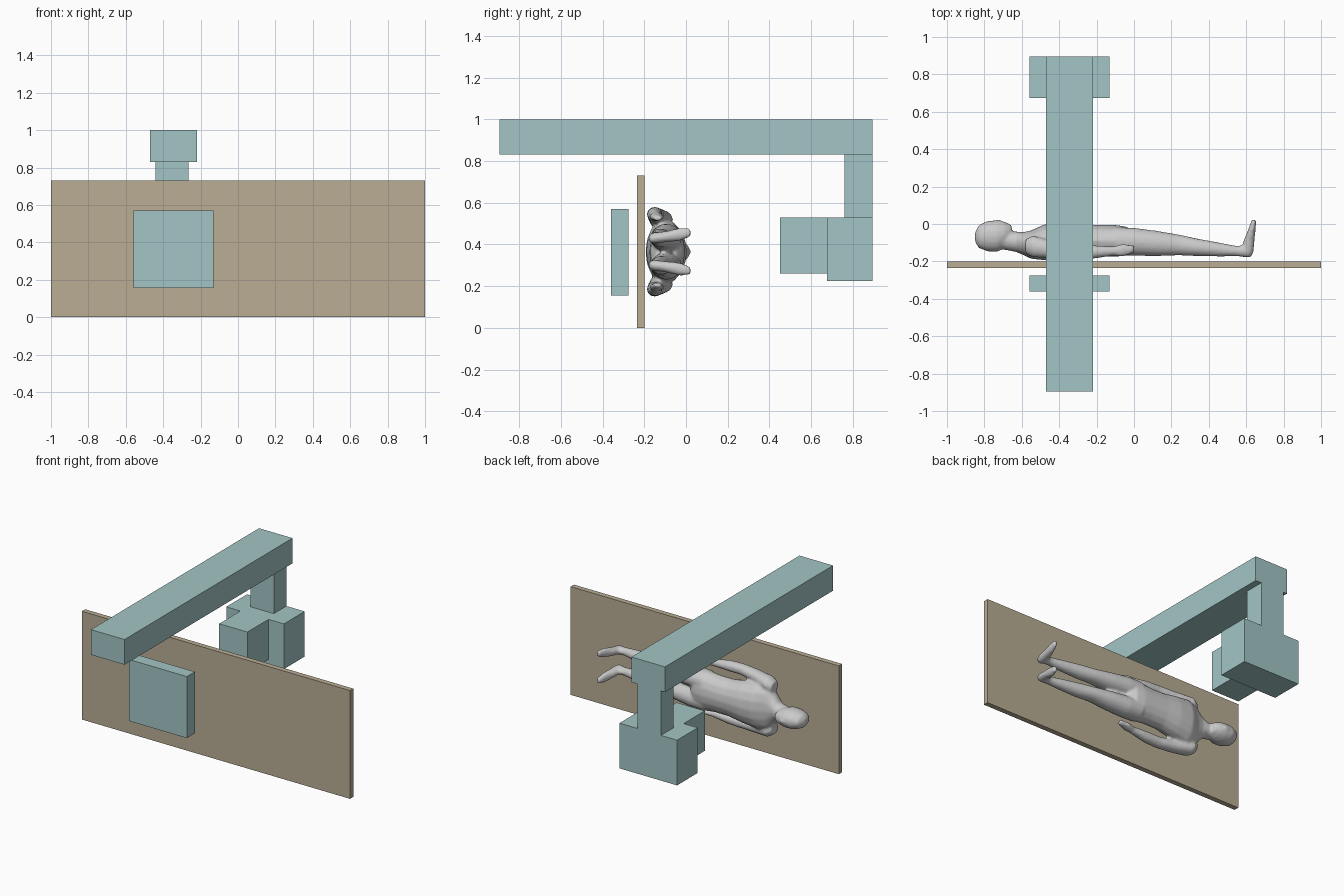
import bpy, bmesh, math
from mathutils import Vector

MID_Z = 0.365   # height of the body's centre line


def material(name, rgb):
    m = bpy.data.materials.new(name)
    m.diffuse_color = (*rgb, 1)
    return m


teal = material("teal_housing", (0.37, 0.56, 0.56))
tan = material("tan_board", (0.49, 0.42, 0.30))


def box(name, x, y, z, mat):
    bpy.ops.mesh.primitive_cube_add(size=1, location=[(a + b) / 2 for a, b in (x, y, z)])
    ob = bpy.context.object
    ob.name = name
    ob.scale = [b - a for a, b in (x, y, z)]
    bpy.ops.object.transform_apply(location=False, rotation=False, scale=True)
    ob.data.materials.append(mat)


# Board and imaging machine
box("patient_board", (-1, 1), (-0.235, -0.20), (0, 0.73), tan)
box("detector_panel", (-0.56, -0.13), (-0.36, -0.275), (0.155, 0.57), teal)
box("overhead_rail", (-0.47, -0.22), (-0.895, 0.895), (0.83, 1.0), teal)
box("hanging_column", (-0.44, -0.265), (0.76, 0.895), (0.53, 0.83), teal)
box("source_housing", (-0.56, -0.13), (0.675, 0.895), (0.225, 0.53), teal)
box("collimator", (-0.455, -0.245), (0.45, 0.675), (0.26, 0.53), teal)


def loft(bm, rings, along="x", side=1, n=16):
    """Closed tube through ellipses (x, y, z offset, depth radius, width radius)."""
    depth = Vector((0, 1, 0)) if along == "x" else Vector((1, 0, 0))
    loops = []
    for x, y, z, rd, rw in rings:
        c = Vector((x, y, MID_Z + side * z))
        loops.append([bm.verts.new(c + depth * rd * math.cos(t) + Vector((0, 0, rw * math.sin(t))))
                      for t in (2 * math.pi * i / n for i in range(n))])
    for a, b in zip(loops, loops[1:]):
        for i in range(n):
            j = (i + 1) % n
            bm.faces.new((a[i], a[j], b[j], b[i]))
    bm.faces.new(loops[0])
    bm.faces.new(loops[-1])


bm = bmesh.new()
# Head
loft(bm, [(-0.85, -0.07, 0, .025, .02), (-0.83, -0.067, 0, .062, .045),
          (-0.78, -0.065, 0, .083, .063), (-0.73, -0.065, 0, .084, .064),
          (-0.69, -0.058, 0, .070, .054), (-0.655, -0.04, 0, .035, .032)])
# Nose
loft(bm, [(-0.76, 0.005, 0, .012, .01), (-0.72, 0.012, 0, .014, .014), (-0.705, 0.005, 0, .01, .01)])
# Neck and torso
loft(bm, [(-0.71, -0.085, 0, .05, .045), (-0.63, -0.095, 0, .055, .055),
          (-0.59, -0.105, 0, .062, .10), (-0.55, -0.11, 0, .076, .155),
          (-0.48, -0.098, 0, .096, .155), (-0.38, -0.093, 0, .097, .14),
          (-0.28, -0.09, 0, .088, .122), (-0.18, -0.09, 0, .086, .122),
          (-0.10, -0.09, 0, .085, .132), (-0.04, -0.092, 0, .078, .125),
          (0.0, -0.095, 0, .05, .09)])
for s in (1, -1):
    # Arm with hand
    loft(bm, [(-0.58, -0.12, .14, .04, .035), (-0.54, -0.12, .155, .058, .045),
              (-0.42, -0.14, .172, .045, .038), (-0.31, -0.15, .180, .038, .035),
              (-0.22, -0.15, .178, .036, .034), (-0.11, -0.145, .172, .025, .023),
              (-0.06, -0.14, .168, .035, .018), (0.0, -0.135, .160, .020, .013)], side=s)
    # Leg
    loft(bm, [(-0.10, -0.092, .068, .075, .064), (0.0, -0.095, .068, .075, .066),
              (0.12, -0.104, .066, .068, .058), (0.24, -0.112, .064, .056, .045),
              (0.34, -0.125, .066, .047, .045), (0.46, -0.137, .067, .037, .035),
              (0.55, -0.145, .068, .028, .026), (0.615, -0.145, .068, .032, .026)], side=s)
    # Foot
    loft(bm, [(0.605, -0.178, .062, .022, .018), (0.605, -0.15, .065, .034, .026),
              (0.615, -0.09, .073, .030, .027), (0.63, -0.03, .083, .020, .032),
              (0.642, 0.022, .092, .013, .020)], along="y", side=s)
bmesh.ops.recalc_face_normals(bm, faces=bm.faces)
mesh = bpy.data.meshes.new("patient_body")
bm.to_mesh(mesh)
bm.free()
body = bpy.data.objects.new("patient_body", mesh)
bpy.context.collection.objects.link(body)

# Blend the limbs into one skin
skin = body.modifiers.new("skin", "REMESH")
skin.mode = "VOXEL"
skin.voxel_size = 0.009
skin.use_smooth_shade = True
soft = body.modifiers.new("soften", "SMOOTH")
soft.factor = 0.5
soft.iterations = 4
